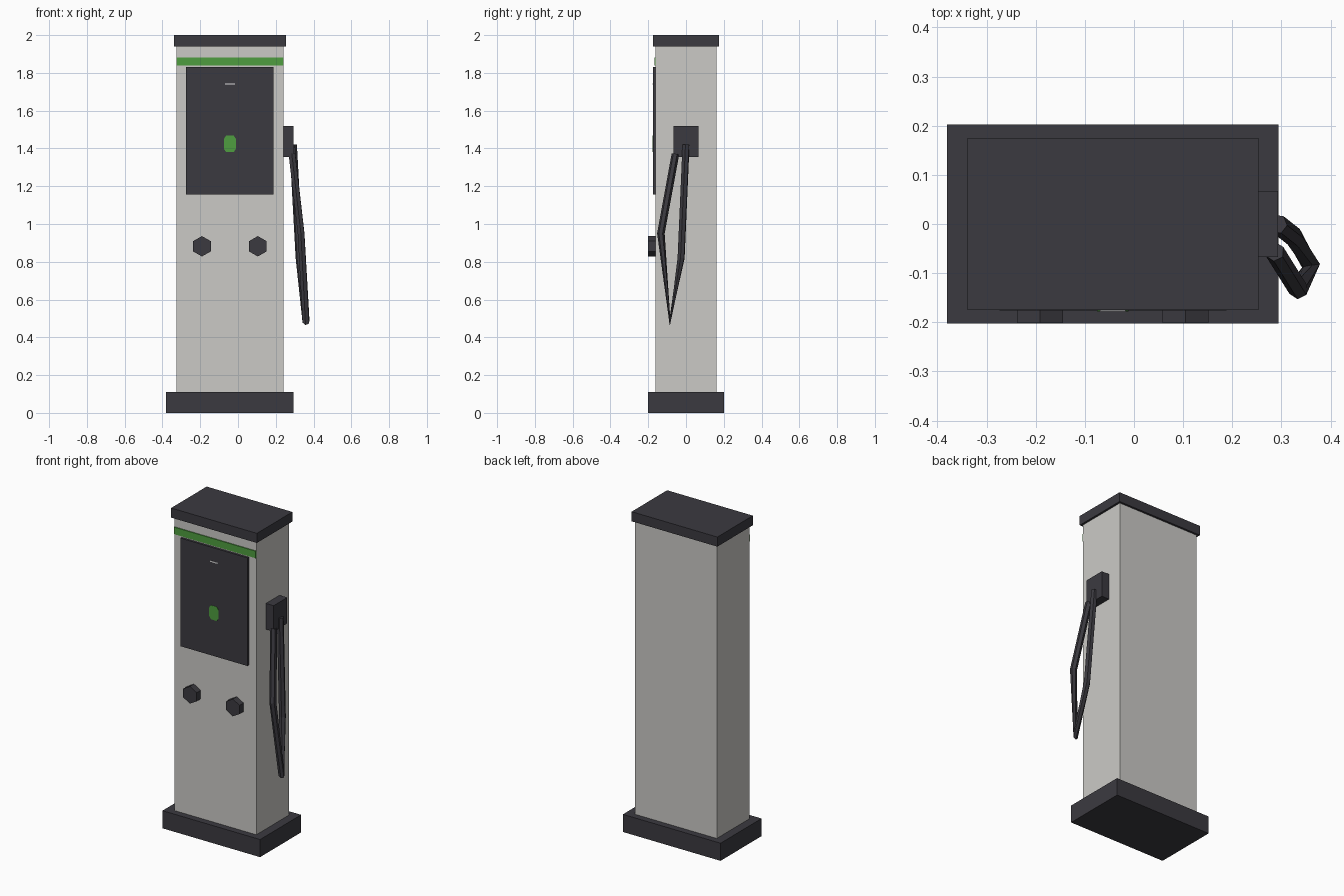
import bpy, bmesh, math
from mathutils import Matrix

if "Cube" in bpy.data.objects:
    bpy.data.objects.remove(bpy.data.objects["Cube"])

CX = -0.043          # centre of the cabinet (the cable hangs out to the right)
FRONT = -0.162       # front face of the cabinet


def material(name, rgb):
    m = bpy.data.materials.new(name)
    m.diffuse_color = (*rgb, 1)
    m.use_nodes = True
    m.node_tree.nodes["Principled BSDF"].inputs["Base Color"].default_value = m.diffuse_color
    return m


GREY = material("warm light grey", (0.60, 0.59, 0.565))
DARK = material("charcoal", (0.044, 0.042, 0.051))
GREEN = material("green", (0.078, 0.34, 0.05))
WHITE = material("off white", (0.8, 0.8, 0.8))


def finish(name, bm, mat):
    bmesh.ops.recalc_face_normals(bm, faces=bm.faces)
    me = bpy.data.meshes.new(name)
    bm.to_mesh(me)
    bm.free()
    me.materials.append(mat)
    ob = bpy.data.objects.new(name, me)
    bpy.context.collection.objects.link(ob)
    return ob


def box(name, x, y, z, mat):
    """Box from (min, max) ranges."""
    bm = bmesh.new()
    size = [r[1] - r[0] for r in (x, y, z)]
    mid = [(r[0] + r[1]) / 2 for r in (x, y, z)]
    bmesh.ops.create_cube(bm, size=1, matrix=Matrix.Translation(mid) @ Matrix.Diagonal((*size, 1)))
    return finish(name, bm, mat)


def front_prism(name, outline, y0, y1, mat):
    """Extrude an (x, z) outline along y."""
    bm = bmesh.new()
    face = bm.faces.new([bm.verts.new((x, y0, z)) for x, z in outline])
    new = bmesh.ops.extrude_face_region(bm, geom=[face])["geom"]
    verts = [g for g in new if isinstance(g, bmesh.types.BMVert)]
    bmesh.ops.translate(bm, verts=verts, vec=(0, y1 - y0, 0))
    return finish(name, bm, mat)


def centred(half):
    return (CX - half, CX + half)


# Cabinet: plinth, body and cap
box("plinth", centred(0.337), (-0.202, 0.202), (0, 0.11), DARK)
box("cabinet_body", centred(0.283), (FRONT, 0.162), (0.11, 1.94), GREY)
box("cap", centred(0.296), (-0.175, 0.175), (1.94, 2.0), DARK)

# Front details: light strip, screen and its markings
box("light_strip", centred(0.283), (FRONT - 0.006, FRONT), (1.838, 1.882), GREEN)
box("screen_panel", centred(0.231), (-0.176, FRONT), (1.155, 1.83), DARK)
box("status_bar", centred(0.026), (-0.178, -0.176), (1.738, 1.745), WHITE)
icon = [(CX + sx * x, 1.424 + sz * z) for sx, sz, pts in (
    (1, 1, ((0.032, 0.026), (0.02, 0.044))), (-1, 1, ((0.02, 0.044), (0.032, 0.026))),
    (-1, -1, ((0.032, 0.026), (0.02, 0.044))), (1, -1, ((0.02, 0.044), (0.032, 0.026))))
    for x, z in pts]
front_prism("screen_icon", icon, -0.178, -0.176, GREEN)

# Two hexagonal sockets
for side, x in (("left", -0.191), ("right", 0.105)):
    hexagon = [(x + 0.054 * math.sin(i * math.pi / 3), 0.882 + 0.054 * math.cos(i * math.pi / 3))
               for i in range(6)]
    front_prism(side + "_socket", hexagon, -0.201, FRONT, DARK)

# Cable holster on the right side
box("cable_holster", (0.24, 0.293), (-0.067, 0.067), (1.356, 1.518), DARK)

# Hanging cable loop
path = [(0.292, 0, 1.42), (0.325, -0.026, 0.82), (0.36, -0.085, 0.485),
        (0.334, -0.133, 0.95), (0.286, -0.056, 1.37)]
curve = bpy.data.curves.new("charging_cable", "CURVE")
curve.dimensions = "3D"
curve.bevel_depth = 0.02
curve.bevel_resolution = 1
curve.use_fill_caps = True
spline = curve.splines.new("POLY")
spline.points.add(len(path) - 1)
for p, co in zip(spline.points, path):
    p.co = (*co, 1)
spline.use_smooth = False
curve.materials.append(DARK)
cable = bpy.data.objects.new("charging_cable", curve)
bpy.context.collection.objects.link(cable)
